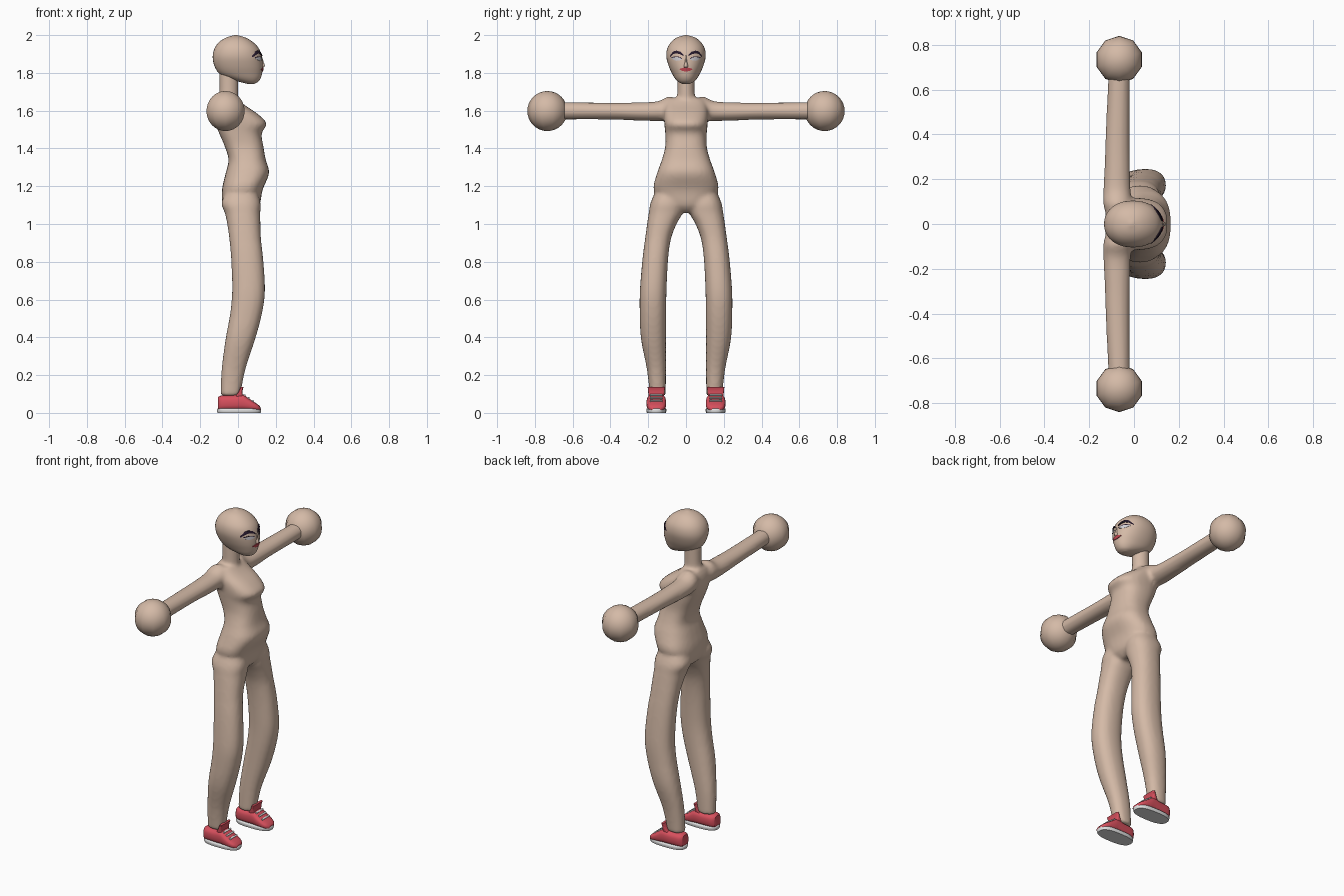
import bpy, math
from mathutils import Vector
from mathutils.bvhtree import BVHTree

if "Cube" in bpy.data.objects:
    bpy.data.objects.remove(bpy.data.objects["Cube"])


def material(name, rgb):
    m = bpy.data.materials.new(name)
    m.diffuse_color = (*rgb, 1)
    m.use_nodes = True
    m.node_tree.nodes["Principled BSDF"].inputs["Base Color"].default_value = m.diffuse_color
    return m


SKIN = material("skin", (0.66, 0.49, 0.385))
RED = material("shoe red", (0.68, 0.08, 0.11))
WHITE = material("sole white", (0.75, 0.75, 0.75))
DARK = material("brow dark", (0.02, 0.01, 0.026))
LIP = material("lip red", (0.52, 0.06, 0.08))
EYE = material("eye grey", (0.62, 0.6, 0.64))


def make(name, verts, faces, mat, smooth=True):
    me = bpy.data.meshes.new(name)
    me.from_pydata(verts, [], faces)
    me.materials.append(mat)
    ob = bpy.data.objects.new(name, me)
    bpy.context.collection.objects.link(ob)
    bpy.ops.object.select_all(action='DESELECT')
    ob.select_set(True)
    bpy.context.view_layer.objects.active = ob
    bpy.ops.object.mode_set(mode='EDIT')
    bpy.ops.mesh.select_all(action='SELECT')
    bpy.ops.mesh.normals_make_consistent(inside=False)
    bpy.ops.object.mode_set(mode='OBJECT')
    if smooth:
        bpy.ops.object.shade_smooth_by_angle(angle=math.radians(50))
    return ob


def loft(stations, axis, side=1, n=28, power=2.3, sub=4):
    """Closed tube through (t, a0, a1, b0, b1) sections, with rounded interpolation."""
    s = [Vector(p) for p in stations]
    rows = []
    for i in range(len(s) - 1):
        p0, p1, p2, p3 = s[max(i - 1, 0)], s[i], s[i + 1], s[min(i + 2, len(s) - 1)]
        for k in range(sub):
            u = k / sub
            rows.append(0.5 * (2 * p1 + (p2 - p0) * u + (2 * p0 - 5 * p1 + 4 * p2 - p3) * u * u
                               + (3 * p1 - p0 - 3 * p2 + p3) * u ** 3))
    rows.append(s[-1])
    verts = []
    for t, a0, a1, b0, b1 in rows:
        for j in range(n):
            c, d = math.cos(math.tau * j / n), math.sin(math.tau * j / n)
            a = (a0 + a1) / 2 + (a1 - a0) / 2 * math.copysign(abs(c) ** (2 / power), c)
            b = (b0 + b1) / 2 + (b1 - b0) / 2 * math.copysign(abs(d) ** (2 / power), d)
            x, y, z = {'z': (a, b, t), 'y': (a, t, b), 'x': (t, a, b)}[axis]
            verts.append((x, y * side, z))
    faces = [(r * n + j, r * n + (j + 1) % n, (r + 1) * n + (j + 1) % n, (r + 1) * n + j)
             for r in range(len(rows) - 1) for j in range(n)]
    last = (len(rows) - 1) * n
    faces += [tuple(range(n))[::-1], tuple(range(last, last + n))]
    return verts, faces


def sym(rows):
    """(t, a0, a1, half width) -> full station"""
    return [(t, a0, a1, -w, w) for t, a0, a1, w in rows]


# Body: torso, neck, legs and arms fused into one smooth skin
torso = sym([(1.06, -.04, .08, .04), (1.10, -.08, .115, .12), (1.18, -.085, .13, .172),
             (1.27, -.065, .165, .153), (1.34, -.05, .147, .128), (1.41, -.07, .135, .11),
             (1.48, -.10, .125, .11), (1.53, -.12, .152, .115), (1.58, -.13, .108, .117),
             (1.63, -.125, .035, .11), (1.665, -.11, -.005, .09)])
neck = sym([(1.58, -.12, .005, .06), (1.67, -.10, .002, .047), (1.83, -.10, .002, .045)])
leg = [(1.22, -.03, .08, .04, .14), (1.12, -.087, .118, .015, .185), (1.06, -.07, .118, .018, .197),
       (1.0, -.057, .119, .05, .206), (.92, -.046, .122, .08, .217), (.81, -.036, .134, .095, .231),
       (.65, -.031, .143, .103, .244), (.53, -.041, .128, .105, .245), (.39, -.066, .091, .106, .238),
       (.23, -.087, .039, .106, .207), (.09, -.092, .012, .107, .191)]
arm = [(.04, -.125, -.01, 1.56, 1.66), (.09, -.137, -.01, 1.545, 1.675), (.15, -.137, -.015, 1.545, 1.65),
       (.25, -.132, -.018, 1.547, 1.644), (.4, -.127, -.02, 1.553, 1.642), (.68, -.114, -.018, 1.553, 1.646)]
parts = [loft(torso, 'z', power=2.5), loft(neck, 'z', power=2)]
for side in (1, -1):
    parts += [loft(leg, 'z', side), loft(arm, 'y', side, power=2)]
verts, faces = [], []
for v, f in parts:
    faces += [tuple(i + len(verts) for i in face) for face in f]
    verts += v
body = make("body", verts, faces, SKIN)
remesh = body.modifiers.new("fuse", 'REMESH')
remesh.mode = 'VOXEL'
remesh.voxel_size = 0.011
remesh.use_smooth_shade = True
soften = body.modifiers.new("soften", 'SMOOTH')
soften.factor, soften.iterations = 0.5, 5

# Head
head = sym([(1.742, .05, .085, .02), (1.752, .01, .105, .04), (1.77, -.05, .119, .058),
            (1.795, -.098, .127, .073), (1.835, -.124, .131, .091), (1.885, -.134, .126, .104),
            (1.93, -.124, .11, .099), (1.965, -.098, .077, .077), (1.988, -.06, .037, .046),
            (2.0, -.018, -.006, .006)])
hv, hf = loft(head, 'z', n=40, power=2.15)
make("head", hv, hf, SKIN)
tree = BVHTree.FromPolygons([Vector(v) for v in hv], hf)

# Nose
nose = sym([(1.828, .10, .132, .012), (1.836, .10, .142, .012), (1.86, .10, .135, .007),
            (1.892, .10, .125, .005)])
make("nose", *loft(nose, 'z', n=12), SKIN)


def plate(name, cols, mat, side=1, lift=0.003):
    """Thin plate wrapped on the face from (y, z low, z high) columns."""
    vs, fs = [], []
    for y, lo, hi in cols:
        for z in (lo, (lo + hi) / 2, hi):
            x = tree.ray_cast(Vector((1, y * side, z)), Vector((-1, 0, 0)))[0].x
            vs += [(x + lift, y * side, z), (x - 0.003, y * side, z)]
    for i in range(len(cols) - 1):
        a, b = i * 6, i * 6 + 6
        ring = (0, 2, 4, 5, 3, 1)
        fs += [(a + p, b + p, b + q, a + q) for p, q in zip(ring, ring[1:] + ring[:1])]
    e = len(vs) - 6
    fs += [(0, 2, 4, 5, 3, 1), tuple(e + k for k in (1, 3, 5, 4, 2, 0))]
    return make(name, vs, fs, mat)


# Painted face
brow = [(.014, 1.889, 1.897), (.03, 1.898, 1.912), (.05, 1.904, 1.918), (.068, 1.899, 1.913),
        (.086, 1.883, 1.89)]
eye = [(.02, 1.871, 1.874), (.034, 1.866, 1.882), (.05, 1.864, 1.885), (.064, 1.868, 1.883),
       (.076, 1.877, 1.88)]
lash = [(y, hi - .001, hi + .003) for y, lo, hi in eye]
for side, tag in ((1, "left"), (-1, "right")):
    plate(tag + "_eyebrow", brow, DARK, side, 0.006)
    plate(tag + "_eye", eye, EYE, side, 0.002)
    plate(tag + "_eyelash", lash, DARK, side, 0.003)
plate("lips", [(-.034, 1.818, 1.821), (-.018, 1.81, 1.826), (-.008, 1.808, 1.829), (0, 1.808, 1.826),
               (.008, 1.808, 1.829), (.018, 1.81, 1.826), (.034, 1.818, 1.821)], LIP, 1, 0.004)

# Shoes: (x, half width, top height)
FOOT_Y = 0.157
upper = [(x, FOOT_Y - w, FOOT_Y + w, .012, h) for x, w, h in
         [(-.105, .03, .085), (-.085, .043, .092), (-.03, .048, .094), (.02, .051, .1), (.05, .052, .082),
          (.085, .049, .058), (.107, .04, .043), (.119, .024, .031)]]
sole = [(z, -.108 - g, .12 + g, FOOT_Y - .05 - g, FOOT_Y + .05 + g)
        for z, g in ((0, 0), (.01, .003), (.02, .003), (.023, 0))]
tongue = [(.085, -.015, .026, FOOT_Y - .04, FOOT_Y + .04), (.115, .004, .024, FOOT_Y - .044, FOOT_Y + .044),
          (.138, .013, .03, FOOT_Y - .046, FOOT_Y + .046)]
for side, tag in ((1, "left"), (-1, "right")):
    make(tag + "_shoe", *loft(upper, 'x', side, power=2.8), RED)
    make(tag + "_sole", *loft(sole, 'z', side, power=2.7, sub=1), WHITE)
    make(tag + "_tongue", *loft(tongue, 'z', side, power=5, sub=2), RED)
    for i, (x, z) in enumerate(((.036, .093), (.057, .079), (.078, .064))):
        bpy.ops.mesh.primitive_cube_add(size=1, location=(x, FOOT_Y * side, z),
                                        rotation=(0, math.radians(36), 0))
        lace = bpy.context.object
        lace.name = f"{tag}_lace_{i + 1}"
        lace.scale = (.009, .066, .008)
        lace.data.materials.append(WHITE)
    # Ball hand
    bpy.ops.mesh.primitive_uv_sphere_add(segments=10, ring_count=16, radius=.106,
                                         location=(-.066, .734 * side, 1.598))
    hand = bpy.context.object
    hand.name = tag + "_hand"
    hand.data.materials.append(SKIN)
    hand.data.shade_smooth()
